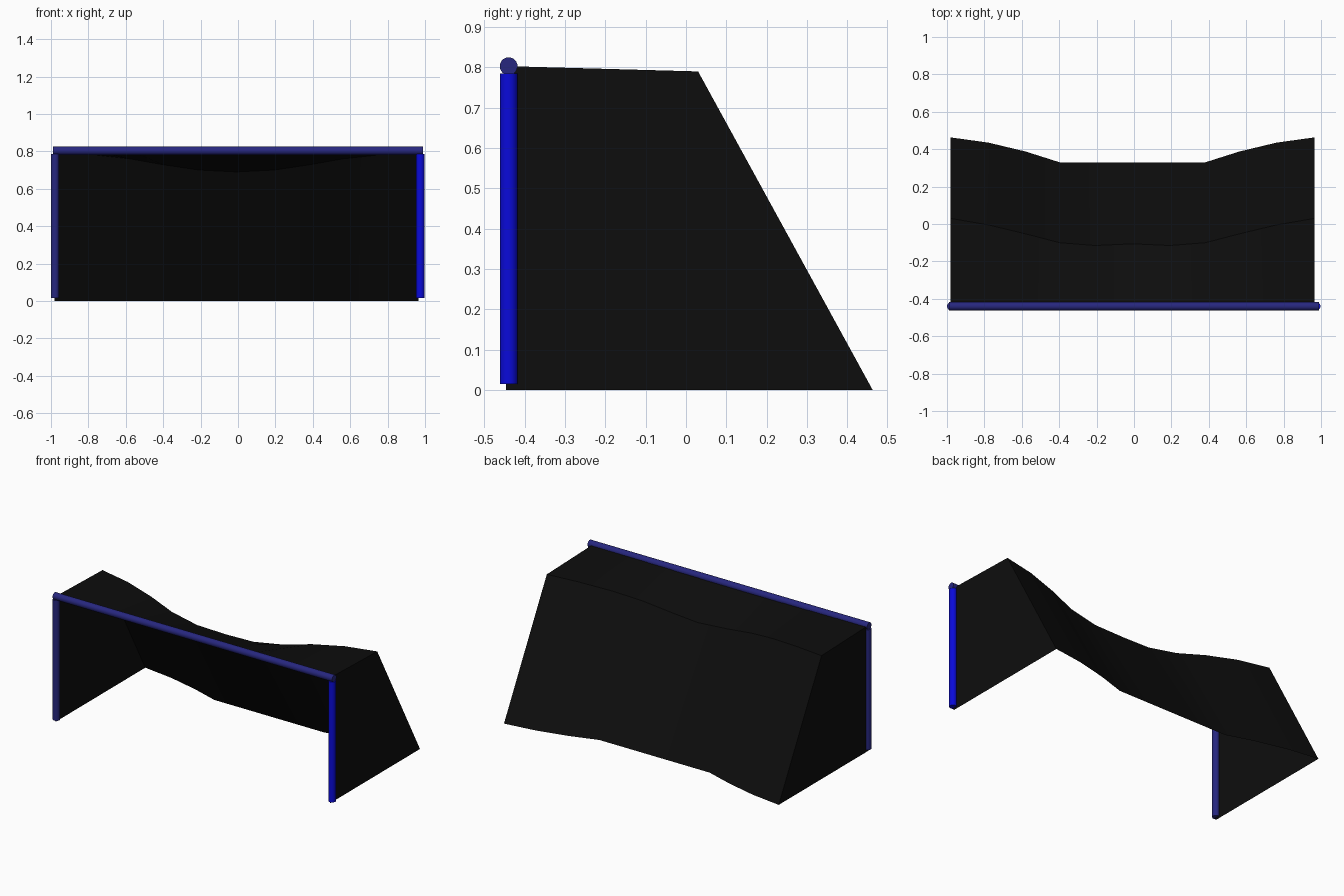
import bpy, bmesh
from math import pi

cube = bpy.data.objects.get("Cube")
if cube:
    bpy.data.objects.remove(cube)


def material(name, r, g, b):
    m = bpy.data.materials.new(name)
    m.use_nodes = True
    m.diffuse_color = (r, g, b, 1)
    bsdf = m.node_tree.nodes["Principled BSDF"]
    bsdf.inputs["Base Color"].default_value = (r, g, b, 1)
    bsdf.inputs["Roughness"].default_value = 0.7
    return m


navy = material("navy blue", 0.02, 0.02, 0.21)
blue = material("bright blue", 0.003, 0.003, 0.7)
black = material("net black", 0.004, 0.004, 0.004)

RADIUS, FRONT = 0.022, -0.44


def tube(name, location, length, mat, rotation=(0, 0, 0)):
    bpy.ops.mesh.primitive_cylinder_add(vertices=24, radius=RADIUS, depth=length,
                                        location=location, rotation=rotation)
    ob = bpy.context.object
    ob.name = name
    ob.data.materials.append(mat)
    bpy.ops.object.shade_smooth_by_angle()


# Frame: two posts and the crossbar
tube("right_post", (-0.978, FRONT, 0.4), 0.77, navy)
tube("left_post", (0.975, FRONT, 0.4), 0.77, blue)
tube("crossbar", (0, FRONT, 0.803), 1.98, navy, (0, pi / 2, 0))

# Net half stations: distance from centre, sag edge y and z, ground edge y
half = [(0, -0.106, 0.69, 0.33), (0.2, -0.115, 0.70, 0.33),
        (0.39, -0.10, 0.728, 0.33), (0.57, -0.053, 0.76, 0.387),
        (0.77, -0.005, 0.782, 0.435), (0.973, 0.03, 0.79, 0.463)]
stations = [(-x, *rest) for x, *rest in half[:0:-1]] + half

# Net: top and back panels swept across the goal, then the two side panels
bm = bmesh.new()
rows = []
for x, sag_y, sag_z, ground_y in stations:
    x -= 0.008
    rows.append([bm.verts.new(p) for p in
                 ((x, FRONT, 0.803), (x, sag_y, sag_z), (x, ground_y, 0))])
for a, b in zip(rows, rows[1:]):
    for i in range(2):
        bm.faces.new((a[i], b[i], b[i + 1], a[i + 1]))
for row in (rows[0], rows[-1]):
    foot = bm.verts.new((row[0].co.x, FRONT - 0.007, 0))
    face = bm.faces.new((foot, *reversed(row)))
    face.normal_update()
    if face.normal.x * foot.co.x < 0:
        face.normal_flip()
mesh = bpy.data.meshes.new("net")
bm.to_mesh(mesh)
bm.free()
mesh.materials.append(black)
net = bpy.data.objects.new("net", mesh)
bpy.context.collection.objects.link(net)
# Soft sag, with a crisp fold along the top
bpy.ops.object.select_all(action="DESELECT")
net.select_set(True)
bpy.context.view_layer.objects.active = net
bpy.ops.object.shade_smooth_by_angle()
